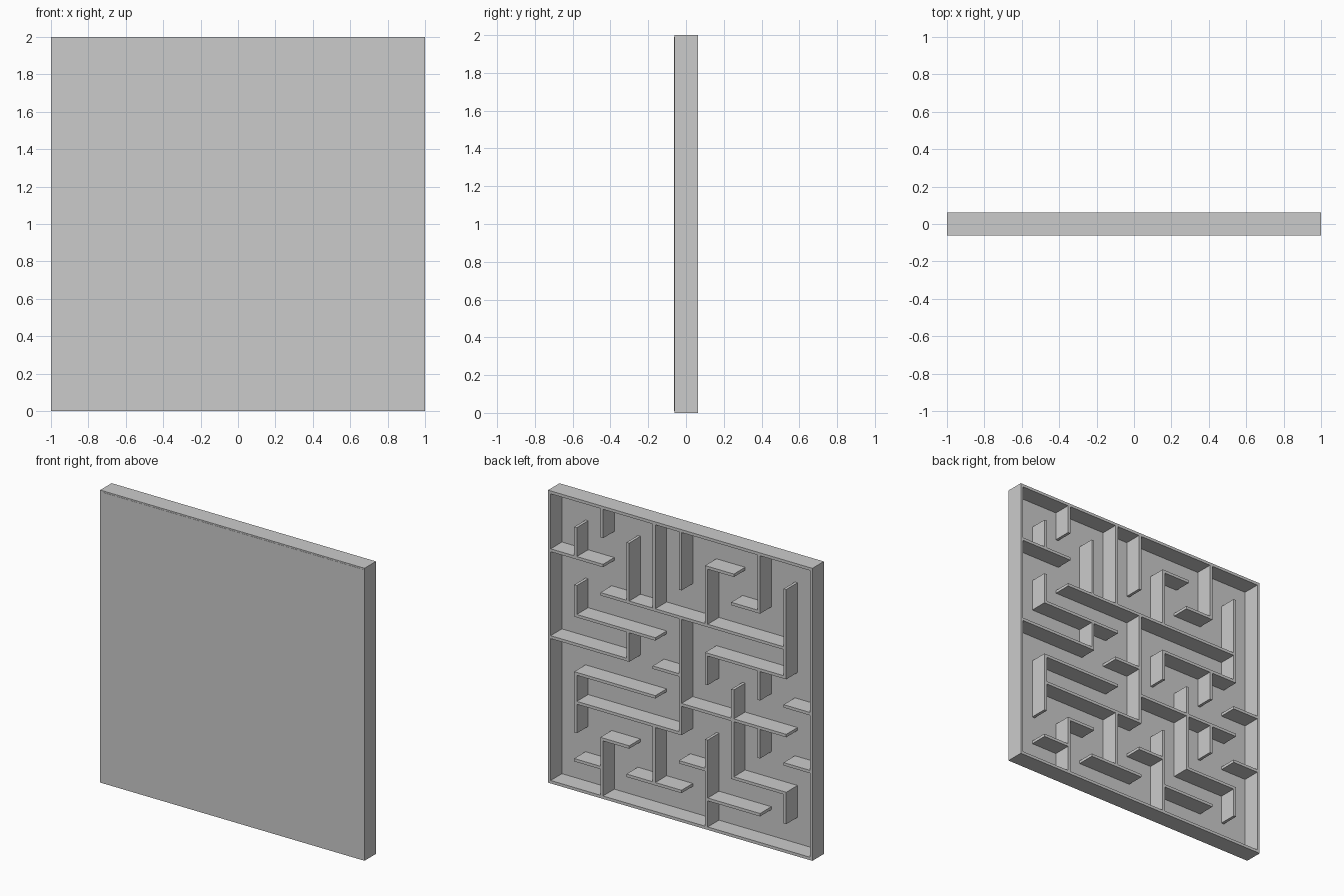
import bpy
import bmesh
from mathutils import Matrix, Vector

if "Cube" in bpy.data.objects:
    bpy.data.objects.remove(bpy.data.objects["Cube"], do_unlink=True)

WALL = 0.02                 # wall thickness
CELLS = 10                  # cells along each side
PITCH = (2 - WALL) / CELLS  # spacing of wall centre lines
HALF = 0.0625               # half of the total depth
PLATE = 0.003               # back plate thickness

grey = bpy.data.materials.new("light_grey")
grey.use_nodes = True
grey.diffuse_color = (0.6, 0.6, 0.6, 1)
grey.node_tree.nodes["Principled BSDF"].inputs["Base Color"].default_value = (0.6, 0.6, 0.6, 1)


def add_box(bm, low, high):
    """Add an axis-aligned box between two corners."""
    low, high = Vector(low), Vector(high)
    matrix = Matrix.Translation((low + high) / 2) @ Matrix.Diagonal((*(high - low), 1))
    bmesh.ops.create_cube(bm, size=1, matrix=matrix)


def add_wall(bm, start, end):
    """Add a wall between two grid points, as (column, row) from the top left seen from behind."""
    xs = sorted(1 - WALL / 2 - PITCH * point[0] for point in (start, end))
    zs = sorted(2 - WALL / 2 - PITCH * point[1] for point in (start, end))
    pad = WALL / 2
    add_box(bm, (xs[0] - pad, PLATE / 2 - HALF, zs[0] - pad),
            (xs[1] + pad, HALF, zs[1] + pad))


def finish(name, bm):
    mesh = bpy.data.meshes.new(name)
    bm.to_mesh(mesh)
    bm.free()
    mesh.materials.append(grey)
    bpy.context.collection.objects.link(bpy.data.objects.new(name, mesh))


# Thin plate closing the front, inset to the rim centre line
bm = bmesh.new()
inset = WALL / 2
add_box(bm, (inset - 1, -HALF, inset), (1 - inset, PLATE - HALF, 2 - inset))
finish("base_plate", bm)

# Square outer rim
bm = bmesh.new()
for side in (0, CELLS):
    add_wall(bm, (0, side), (CELLS, side))
    add_wall(bm, (side, 0), (side, CELLS))
finish("outer_rim", bm)

# Level walls: row -> column spans
level_walls = {
    1: [(6, 7)],
    2: [(0, 2), (7, 8)],
    3: [(2, 9)],
    4: [(1, 4), (6, 9)],
    5: [(0, 3), (4, 5), (9, 10)],
    6: [(1, 4), (5, 9)],
    7: [(1, 5), (9, 10)],
    8: [(2, 3), (5, 6), (7, 9)],
    9: [(1, 2), (3, 5), (6, 8)],
}
bm = bmesh.new()
for row, spans in level_walls.items():
    for first, last in spans:
        add_wall(bm, (first, row), (last, row))
finish("level_maze_walls", bm)

# Upright walls: column -> row spans
upright_walls = {
    1: [(1, 2), (3, 4), (6, 8)],
    2: [(0, 1), (8, 10)],
    3: [(1, 3), (4, 5)],
    4: [(0, 3), (7, 9)],
    5: [(0, 2), (3, 7)],
    6: [(1, 3), (4, 5), (7, 10)],
    7: [(5, 8)],
    8: [(0, 2), (4, 5), (6, 7)],
    9: [(1, 4), (8, 9)],
}
bm = bmesh.new()
for column, spans in upright_walls.items():
    for first, last in spans:
        add_wall(bm, (column, first), (column, last))
finish("upright_maze_walls", bm)
